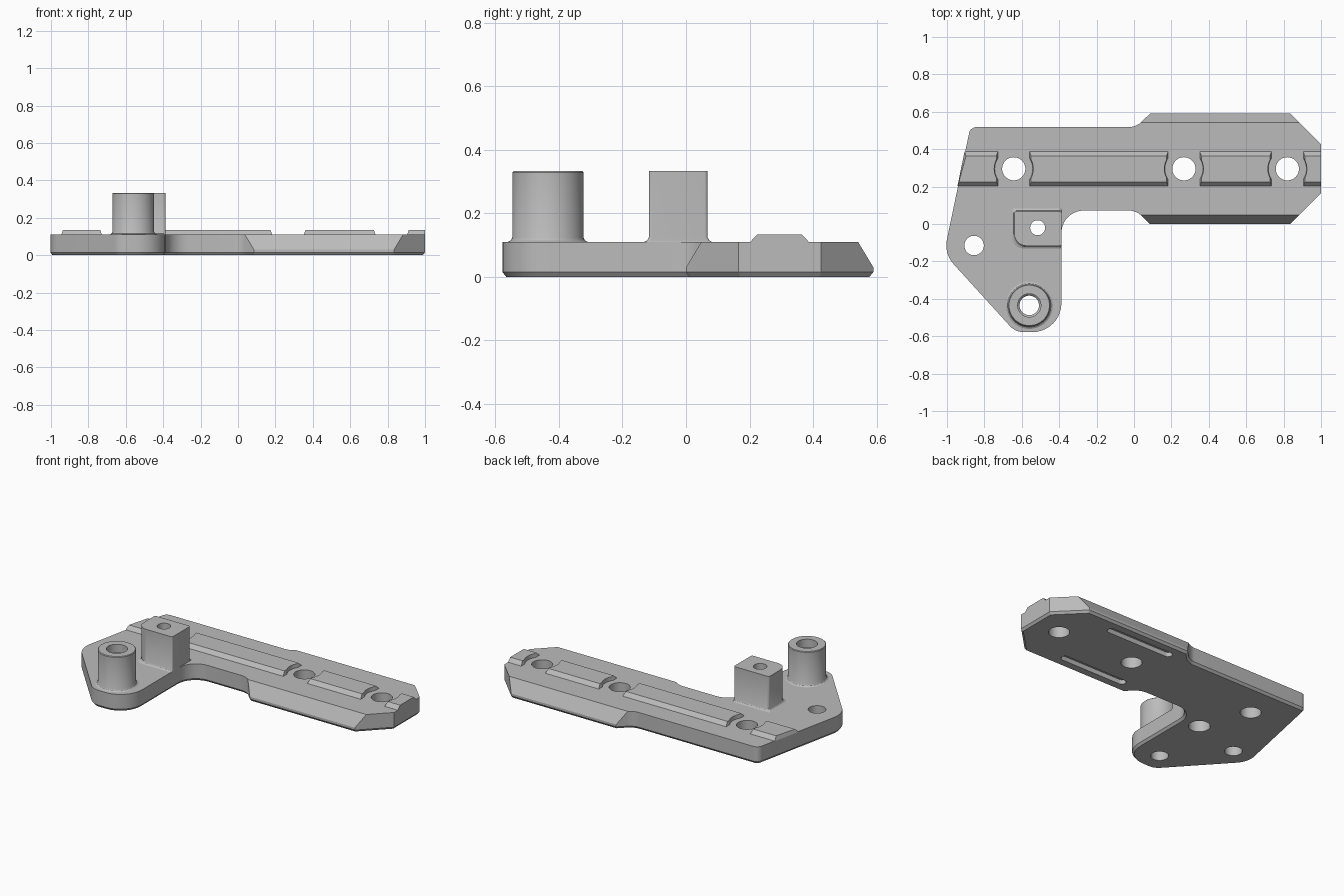
import bpy, bmesh, math
from mathutils import Vector

if "Cube" in bpy.data.objects:
    bpy.data.objects.remove(bpy.data.objects["Cube"], do_unlink=True)

grey = bpy.data.materials.new("plain_grey")
grey.use_nodes = True
grey.diffuse_color = (0.5, 0.5, 0.5, 1)
grey.node_tree.nodes["Principled BSDF"].inputs["Base Color"].default_value = (0.5, 0.5, 0.5, 1)

TOP = 0.11        # plate top
POST = 0.333      # top of block and boss
MID = 0.295       # rail centre line
BOSS = (-0.56, -0.435)
BLOCK = (-0.515, -0.02)


def loft(name, rings):
    """Closed solid through rings of 3D points with equal counts."""
    bm = bmesh.new()
    loops = [[bm.verts.new(p) for p in ring] for ring in rings]
    n = len(loops[0])
    for a, b in zip(loops, loops[1:]):
        for i in range(n):
            bm.faces.new((a[i], a[(i + 1) % n], b[(i + 1) % n], b[i]))
    bm.faces.new(loops[0][::-1])
    bm.faces.new(loops[-1])
    bmesh.ops.recalc_face_normals(bm, faces=bm.faces)
    mesh = bpy.data.meshes.new(name)
    bm.to_mesh(mesh)
    bm.free()
    mesh.materials.append(grey)
    ob = bpy.data.objects.new(name, mesh)
    bpy.context.collection.objects.link(ob)
    return ob


def at(points, z):
    return [(p[0], p[1], z) for p in points]


def fillet(corners, steps=10):
    """Round each (x, y, radius) corner of a polygon."""
    out = []
    for i, (x, y, r) in enumerate(corners):
        p = Vector((x, y))
        if r == 0:
            out.append(p)
            continue
        u = (Vector(corners[i - 1][:2]) - p).normalized()
        v = (Vector(corners[(i + 1) % len(corners)][:2]) - p).normalized()
        half = u.angle(v) / 2
        c = p + (u + v).normalized() * (r / math.sin(half))
        start = p + u * (r / math.tan(half)) - c
        end = p + v * (r / math.tan(half)) - c
        turn = start.angle_signed(end)
        for k in range(steps + 1):
            t = -turn * k / steps
            out.append(c + Vector((start.x * math.cos(t) - start.y * math.sin(t),
                                   start.x * math.sin(t) + start.y * math.cos(t))))
    return out


def inset(points, d):
    """Move a counter-clockwise outline inwards."""
    out = []
    for i, p in enumerate(points):
        a = (p - points[i - 1]).normalized()
        b = (points[(i + 1) % len(points)] - p).normalized()
        n = Vector((-a.y - b.y, a.x + b.x)).normalized()
        out.append(p + n * (d / max(0.5, n.dot(Vector((-a.y, a.x))))))
    return out


def circle(c, r, n=48):
    return [(c[0] + r * math.cos(i * math.tau / n), c[1] + r * math.sin(i * math.tau / n)) for i in range(n)]


def lathe(name, c, profile):
    return loft(name, [at(circle(c, r), z) for r, z in profile])


def cut(ob, cutter):
    mod = ob.modifiers.new("cut", "BOOLEAN")
    mod.operation = "DIFFERENCE"
    mod.solver = "EXACT"
    mod.object = cutter
    bpy.context.view_layer.objects.active = ob
    bpy.ops.object.modifier_apply(modifier=mod.name)
    bpy.data.objects.remove(cutter, do_unlink=True)


# Base plate with a small chamfer around the underside
outline = fillet([
    (-1.016, -0.158, 0.15), (-0.634, -0.578, 0.1), (-0.388, -0.578, 0.155),
    (-0.388, 0.072, 0.12), (0.012, 0.072, 0.1), (0.085, 0, 0), (0.835, 0, 0),
    (1, 0.165, 0), (1, 0.425, 0), (0.835, 0.59, 0), (0.085, 0.59, 0),
    (0.012, 0.518, 0.1), (-0.875, 0.518, 0.04)])
plate = loft("base_plate", [at(inset(outline, 0.012), 0), at(outline, 0.015), at(outline, TOP)])

# Sloped long sides of the wide end, and underside slots
for s in (-1, 1):
    wedge = [(0.4, 0.03), (0.295, 0.03), (0.229, 0.14), (0.4, 0.14)]
    cut(plate, loft("slope_cutter", [[(x, MID + s * y, z) for y, z in wedge] for x in (-0.1, 1.1)]))
    y = MID + s * 0.21
    slot = fillet([(0.14, y - 0.025, 0.022), (0.62, y - 0.025, 0.022),
                   (0.62, y + 0.025, 0.022), (0.14, y + 0.025, 0.022)], 5)
    cut(plate, loft("slot_cutter", [at(slot, -0.1), at(slot, 0.03)]))

# Plate holes
rail_holes = (-0.643, 0.267, 0.82)
for c, r in [((x, MID), 0.062) for x in rail_holes] + [((-0.855, -0.115), 0.052), (BLOCK, 0.064), (BOSS, 0.052)]:
    cut(plate, lathe("hole_cutter", c, [(r, -0.1), (r, 0.5)]))

# Raised rail, broken around each hole
GAP = 0.085
spans = [(-0.925, rail_holes[0] - GAP), (rail_holes[0] + GAP, rail_holes[1] - GAP),
         (rail_holes[1] + GAP, rail_holes[2] - GAP), (rail_holes[2] + GAP, 1)]
for i, (x0, x1) in enumerate(spans):
    lean = 0.019 if i == 0 else 0
    e0 = 0.008
    e1 = 0 if i == 3 else 0.008
    low, high = 0.202, 0.387
    foot = [(x0 - lean, low), (x1, low), (x1, high), (x0 + lean, high)]
    crown = [(x0 - lean + e0, low + 0.023), (x1 - e1, low + 0.023),
             (x1 - e1, high - 0.023), (x0 + lean + e0, high - 0.023)]
    bar = loft("rail_segment_%d" % (i + 1), [at(foot, TOP), at(crown, 0.134)])
    for x in rail_holes:
        if min(abs(x - x0), abs(x - x1)) < 0.1:
            cut(bar, lathe("relief_cutter", (x, MID), [(0.095, 0.05), (0.112, 0.2)]))

# Square block, flush with the plate edge, with a flared foot


def block_ring(d, z):
    return at(fillet([(-0.64 - d, -0.117 - d, 0.065), (-0.388, -0.117 - d, 0.01),
                      (-0.388, 0.068 + d, 0.01), (-0.64 - d, 0.068 + d, 0.012)], 6), z)


block = loft("square_block", [block_ring(0.014, TOP), block_ring(0.005, TOP + 0.005),
                              block_ring(0, TOP + 0.014), block_ring(0, POST)])
cut(block, lathe("hole_cutter", BLOCK, [(0.04, 0.05), (0.04, 0.5)]))

# Round boss with a flared foot and a stepped bore
boss = lathe("round_boss", BOSS, [(0.126, TOP), (0.117, TOP + 0.005), (0.112, TOP + 0.014),
                                  (0.112, POST - 0.004), (0.108, POST)])
cut(boss, lathe("bore_cutter", BOSS, [(0.052, 0.05), (0.052, 0.27), (0.062, 0.28), (0.062, 0.5)]))

# Smooth round walls, keep edges sharp
bpy.ops.object.select_all(action="DESELECT")
for ob in bpy.context.scene.objects:
    if ob.type == "MESH":
        ob.select_set(True)
        bpy.context.view_layer.objects.active = ob
bpy.ops.object.shade_smooth_by_angle(angle=math.radians(30))
